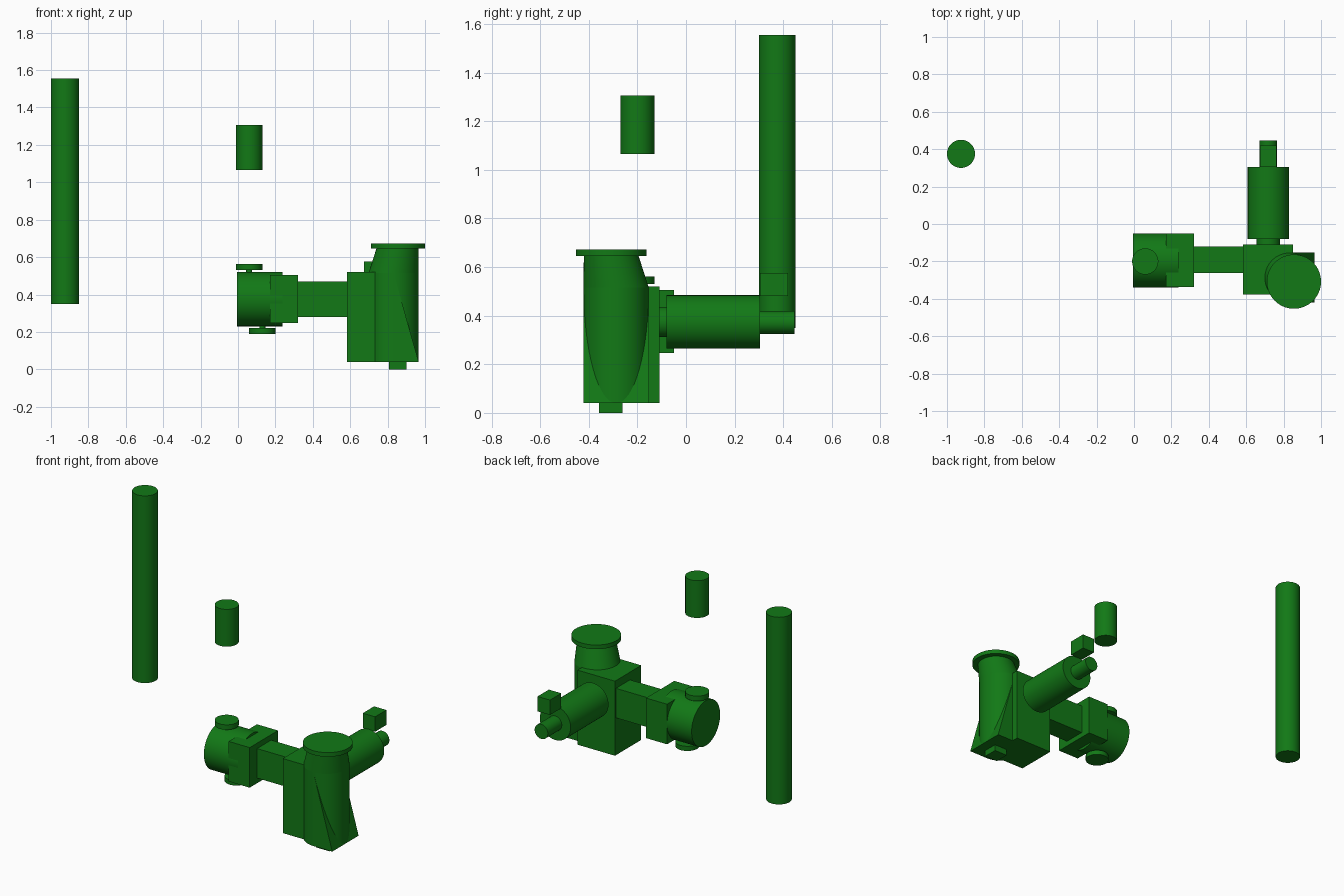
import bpy, bmesh, math
from mathutils import Matrix, Vector

cube = bpy.data.objects.get("Cube")
if cube:
    bpy.data.objects.remove(cube, do_unlink=True)

green = bpy.data.materials.new("pipe_green")
green.use_nodes = True
green.diffuse_color = (0.006, 0.19, 0.008, 1)
green.node_tree.nodes["Principled BSDF"].inputs["Base Color"].default_value = green.diffuse_color


def finish(name, bm):
    bmesh.ops.recalc_face_normals(bm, faces=bm.faces)
    mesh = bpy.data.meshes.new(name)
    bm.to_mesh(mesh)
    bm.free()
    mesh.materials.append(green)
    ob = bpy.data.objects.new(name, mesh)
    bpy.context.collection.objects.link(ob)
    bpy.ops.object.select_all(action="DESELECT")
    ob.select_set(True)
    bpy.context.view_layer.objects.active = ob
    bpy.ops.object.shade_smooth_by_angle(angle=math.radians(30))
    return ob


def box(name, x, y, z):
    """Box given by its extents along each axis."""
    bm = bmesh.new()
    size = [b - a for a, b in (x, y, z)]
    mid = Vector([(a + b) / 2 for a, b in (x, y, z)])
    bmesh.ops.create_cube(bm, size=1, matrix=Matrix.Translation(mid) @ Matrix.Diagonal((*size, 1)))
    return finish(name, bm)


def tube(name, start, end, r1, r2=None, segments=64):
    """Capped round solid; the end circles stay level for an upright skewed reducer."""
    r2 = r1 if r2 is None else r2
    start, end = Vector(start), Vector(end)
    axis = end - start
    if abs(axis.z) > 0.5 * axis.length:
        u, v = Vector((1, 0, 0)), Vector((0, 1, 0))
    else:
        u = Vector((0, 0, 1))
        v = axis.normalized().cross(u)
    bm = bmesh.new()
    rings = []
    for c, r in ((start, r1), (end, r2)):
        rings.append([bm.verts.new(c + r * (u * math.cos(a) + v * math.sin(a)))
                      for a in (math.tau * i / segments for i in range(segments))])
        bm.faces.new(rings[-1])
    for i in range(segments):
        j = (i + 1) % segments
        bm.faces.new((rings[0][i], rings[0][j], rings[1][j], rings[1][i]))
    return finish(name, bm)


# Free-standing upright pipes
tube("tall_pipe", (-.925, .375, .35), (-.925, .375, 1.555), .075)
tube("short_pipe", (.06, -.2, 1.065), (.06, -.2, 1.305), .07)

# Round pump head with its two flanged ports
tube("pump_head", (-.005, -.195, .375), (.237, -.195, .375), .145)
for side, x, z0, z1, z2 in (("top", .06, .5, .53, .562), ("bottom", .13, .25, .22, .19)):
    tube(side + "_port_neck", (x, -.2, z0), (x, -.2, z1), .016)
    tube(side + "_port_flange", (x, -.2, z1), (x, -.2, z2), .07)

# Housing, connecting arm and gearbox
box("pump_housing", (.17, .32), (-.338, -.05), (.247, .505))
box("connecting_arm", (.32, .585), (-.263, -.12), (.28, .47))
box("gearbox", (.583, .85), (-.377, -.11), (.04, .52))

# Drive motor, shaft and terminal box
tube("motor_neck", (.718, -.12, .374), (.718, -.075, .374), .062)
tube("motor_body", (.718, -.08, .374), (.718, .305, .374), .11)
tube("motor_shaft", (.718, .3, .372), (.718, .447, .372), .047)
box("terminal_box", (.675, .763), (.305, .42), (.48, .576))

# Round chamber, offset reducer and inlet flange
tube("chamber", (.832, -.287, .04), (.832, -.287, .515), .134)
tube("reducer", (.832, -.287, .515), (.853, -.308, .647), .134, .1125)
tube("inlet_flange", (.855, -.308, .645), (.855, -.308, .672), .145)
box("drain_foot", (.806, .9), (-.357, -.262), (0, .05))

# Sloping wedge that squares off the outer side of the chamber
bm = bmesh.new()
sides = [[bm.verts.new((x, y, z)) for x, z in ((.832, .515), (.966, .04), (.832, .04))]
         for y in (-.421, -.153)]
for ring in sides:
    bm.faces.new(ring)
for i in range(3):
    j = (i + 1) % 3
    bm.faces.new((sides[0][i], sides[0][j], sides[1][j], sides[1][i]))
finish("chamber_wedge", bm)
